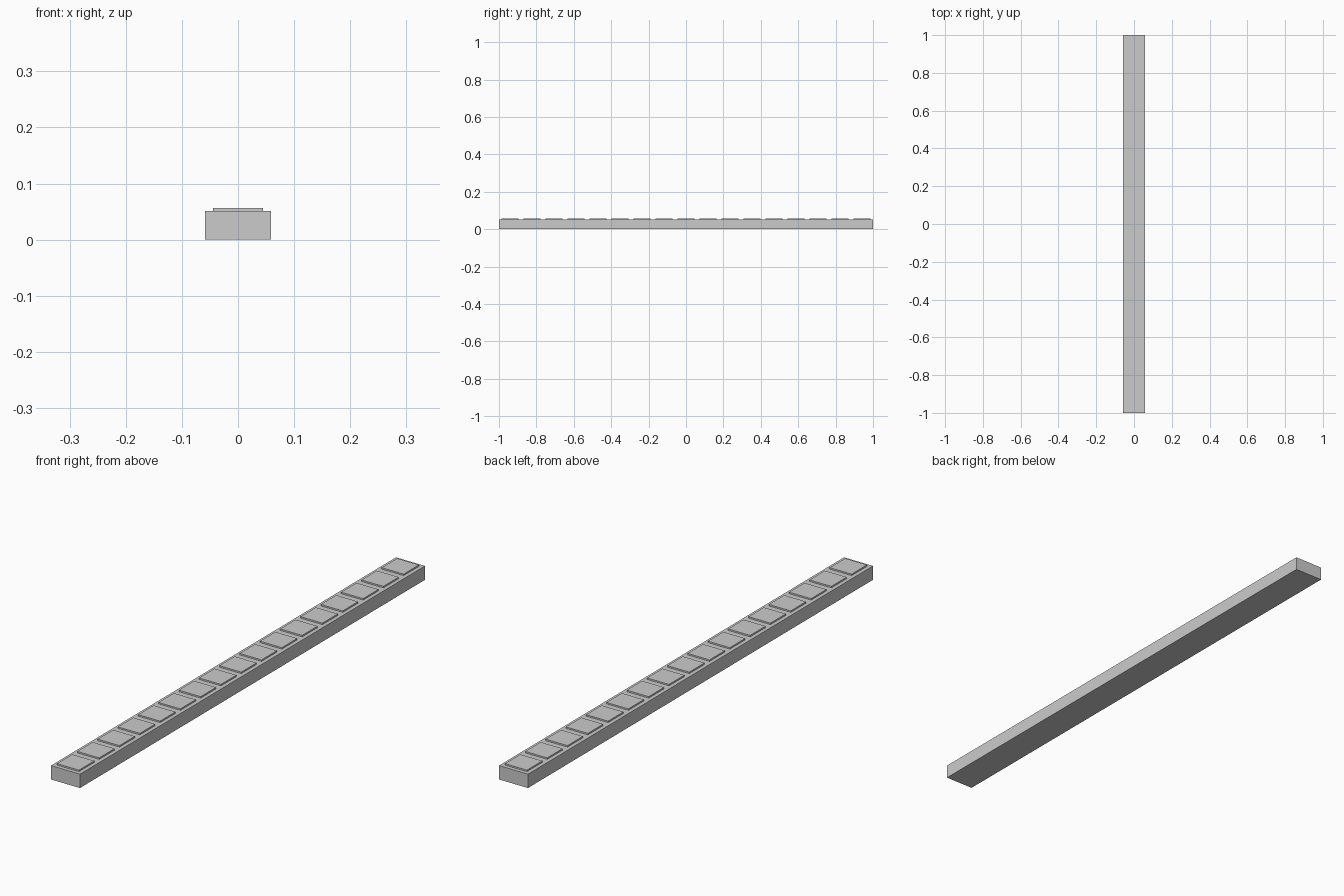
import bpy

if "Cube" in bpy.data.objects:
    bpy.data.objects.remove(bpy.data.objects["Cube"])

COUNT = 17
PITCH = 2.0 / COUNT
BASE_H = 0.051
PAD = 0.089
PAD_H = 0.0055


def box(name, size, loc):
    bpy.ops.mesh.primitive_cube_add(size=1, location=loc)
    ob = bpy.context.object
    ob.name = name
    ob.scale = size
    bpy.ops.object.transform_apply(location=False, rotation=False, scale=True)
    return ob


# Long base strip
box("base_strip", (PITCH, 2.0, BASE_H), (0, 0, BASE_H / 2))

# Row of raised square pads
for i in range(COUNT):
    y = -1 + PITCH * (i + 0.5)
    box(f"raised_pad_{i + 1}", (PAD, PAD, PAD_H), (0, y, BASE_H + PAD_H / 2))
